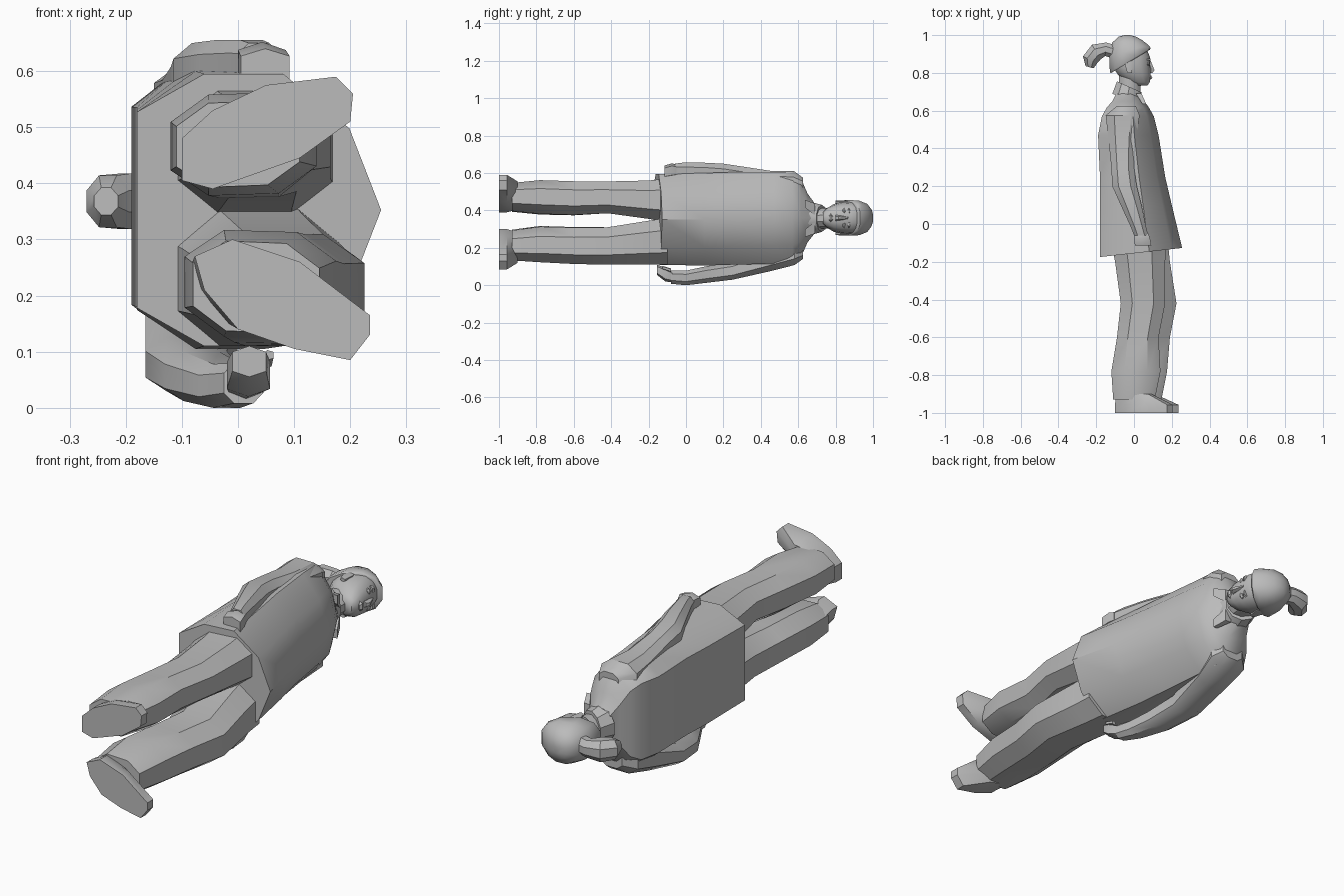
import bpy, bmesh, math

cube = bpy.data.objects.get("Cube")
if cube:
    bpy.data.objects.remove(cube)

mat = bpy.data.materials.new("plain grey")
mat.use_nodes = True
GREY = (0.5, 0.5, 0.5, 1)
mat.diffuse_color = GREY
mat.node_tree.nodes["Principled BSDF"].inputs["Base Color"].default_value = GREY


def finish(bm, name, angle=35):
    bmesh.ops.recalc_face_normals(bm, faces=bm.faces[:])
    me = bpy.data.meshes.new(name)
    bm.to_mesh(me)
    bm.free()
    ob = bpy.data.objects.new(name, me)
    bpy.context.scene.collection.objects.link(ob)
    me.materials.append(mat)
    bpy.ops.object.select_all(action='DESELECT')
    bpy.context.view_layer.objects.active = ob
    ob.select_set(True)
    bpy.ops.object.shade_smooth_by_angle(angle=math.radians(angle))
    return ob


def skin(name, loops, angle=35):
    """Bridge closed loops of points and cap both ends."""
    bm = bmesh.new()
    rows = [[bm.verts.new(p) for p in loop] for loop in loops]
    for a, b in zip(rows, rows[1:]):
        for i in range(len(a)):
            j = (i + 1) % len(a)
            bm.faces.new((a[i], a[j], b[j], b[i]))
    bm.faces.new(rows[0])
    bm.faces.new(rows[-1])
    return finish(bm, name, angle)


def oval(n, power=2.0):
    pts = []
    for i in range(n):
        a = 2 * math.pi * (i + 0.5) / n
        c, s = math.cos(a), math.sin(a)
        pts.append((math.copysign(abs(c) ** (2 / power), c),
                    math.copysign(abs(s) ** (2 / power), s)))
    mx = max(abs(p[0]) for p in pts)
    mz = max(abs(p[1]) for p in pts)
    return [(x / mx, z / mz) for x, z in pts]


def loft(name, rings, shape, angle=35):
    """Each ring: y, x0, x1, z0, z1, then optional toe-out and slant."""
    loops = []
    for r in rings:
        y, x0, x1, z0, z1 = r[:5]
        toe, slant = (list(r[5:]) + [0, 0])[:2]
        cx, hx, cz, hz = (x0 + x1) / 2, (x1 - x0) / 2, (z0 + z1) / 2, (z1 - z0) / 2
        loops.append([(cx + hx * f, y + slant * (cx + hx * f),
                       cz + hz * s + toe * hx * f) for f, s in shape])
    return skin(name, loops, angle)


# Long coat: flat back, pointed front hem, square shoulders
half = [(-1, .72), (-.45, 1), (.2, 1), (.74, .6)]
coat_shape = half + [(1, 0)] + [(f, -s) for f, s in reversed(half)]
loft("coat", [
    (-.155, -.18, .255, .11, .595, 0, .11),
    (.1, -.18, .20, .105, .60),
    (.25, -.18, .165, .11, .605),
    (.47, -.19, .13, .115, .605),
    (.57, -.17, .105, .115, .605),
    (.615, -.145, .08, .15, .57),
    (.65, -.115, .055, .23, .49),
    (.69, -.095, .03, .28, .435)], coat_shape)

# Collar, neck and its two front flaps
loft("collar", [(.66, -.115, .045, .27, .445, 0, -.25),
                (.715, -.09, .04, .285, .43, 0, -.45)], oval(10))
loft("neck", [(.64, -.08, .03, .30, .41), (.80, -.08, .04, .305, .415)], oval(10))
for side in (-1, 1):
    loft("collar_flap", [(.635, .045, .065, .357 + side * .06, .357 + side * .10),
                         (.69, .01, .04, .357 + side * .015, .357 + side * .08)], oval(4))

# Trouser legs
left_leg = [(-.1, -.12, .17, .34, .57), (-.2, -.10, .165, .355, .56),
            (-.42, -.07, .165, .385, .555), (-.6, -.09, .13, .375, .555, .02),
            (-.78, -.12, .14, .38, .56, .03), (-.93, -.11, .11, .395, .545, .04)]
right_leg = [(-.1, -.12, .18, .11, .36), (-.2, -.10, .19, .11, .345),
             (-.42, -.06, .225, .11, .31), (-.6, -.075, .19, .115, .31, -.02),
             (-.78, -.095, .175, .125, .315, -.03), (-.93, -.08, .145, .135, .295, -.04)]
loft("left_trouser_leg", left_leg, oval(8, 2.4))
loft("right_trouser_leg", right_leg, oval(8, 2.4))

# Shoes from the sole outline (x, z)
left_sole = [(-.10, .405), (-.10, .48), (-.045, .53), (.05, .575), (.175, .59),
             (.205, .56), (.20, .51), (.11, .445), (-.045, .39)]
right_sole = [(-.077, .27), (-.06, .21), (0, .14), (.1, .105), (.2, .085),
              (.235, .13), (.235, .165), (.11, .26), (-.01, .30)]
for name, sole, hz in (("left_shoe", left_sole, .45), ("right_shoe", right_sole, .225)):
    upper = [(-.09 + (x + .09) * .62, -.90, hz + (z - hz) * .75) for x, z in sole]
    skin(name, [[(x, -1, z) for x, z in sole], [(x, -.957, z) for x, z in sole], upper])

# Sleeves hang with bent elbows, hands forward
left_arm = [(.625, -.09, .01, .50, .575), (.575, -.15, .03, .48, .612),
            (.45, -.135, .01, .50, .612), (.3, -.12, .0, .525, .635),
            (.2, -.115, .015, .54, .65), (.1, -.07, .04, .555, .655),
            (-.02, -.015, .065, .565, .655), (-.06, .0, .075, .575, .65)]
right_arm = [(.625, -.11, .0, .14, .22), (.58, -.16, .03, .108, .24),
             (.45, -.165, .0, .075, .20), (.25, -.165, -.02, .03, .125),
             (.1, -.13, .0, .012, .10), (.0, -.07, .03, .0, .078),
             (-.08, -.025, .045, .008, .08)]
loft("left_sleeve", left_arm, oval(8, 2.5))
loft("right_sleeve", right_arm, oval(8, 2.5))
loft("left_hand", [(-.05, .005, .075, .58, .645), (-.075, .0, .085, .575, .652),
                   (-.115, .005, .092, .568, .64)], oval(6, 3))
loft("right_hand", [(-.07, -.015, .04, .015, .075), (-.11, -.02, .057, .02, .095),
                    (-.155, -.01, .05, .055, .11)], oval(6, 3))
loft("right_thumb", [(-.08, .04, .062, .07, .09), (-.125, .045, .065, .085, .103)], oval(5))

# Head: jaw to brow, with the hair as a cap over it
HZ = .36
head = [(.732, .0, .07, .03), (.75, -.03, .083, .05), (.79, -.085, .088, .074),
        (.83, -.11, .086, .084), (.885, -.118, .084, .088), (.94, -.11, .062, .08),
        (.975, -.08, .02, .055)]
loft("head", [(y, a, b, HZ - w, HZ + w) for y, a, b, w in head], oval(14, 2.3), 50)
loft("hair", [(.872, -.122, .083, .270, .450, 0, .6),
              (.88, -.128, .089, .265, .455, 0, .58),
              (.925, -.130, .076, .268, .452, 0, .3),
              (.97, -.115, .043, .285, .435, 0, .08),
              (.992, -.08, .01, .315, .405), (1.0, -.05, -.02, .34, .38)], oval(12, 2.3), 50)

# Tied-back tuft: loops swept along a drooping path
path = [(-.10, .91, .035, 10), (-.15, .925, .036, 5), (-.20, .91, .045, -30),
        (-.232, .87, .042, -65), (-.235, .83, .022, -75)]
tuft = []
for px, py, r, deg in path:
    a = math.radians(deg)
    tuft.append([(px + math.sin(a) * r * c, py + math.cos(a) * r * c, .368 + 1.1 * r * s)
                 for c, s in oval(8)])
skin("hair_tuft", tuft)

# Face: nose, lips, eyes, brows and ears
loft("nose", [(.800, .075, .098, HZ - .016, HZ + .016),
              (.815, .075, .108, HZ - .014, HZ + .014),
              (.868, .07, .087, HZ - .006, HZ + .006)], oval(6))
loft("lips", [(.764, .06, .089, HZ - .018, HZ + .018),
              (.774, .06, .098, HZ - .026, HZ + .026),
              (.786, .06, .092, HZ - .016, HZ + .016)], oval(6))
for side, word in ((1, "left"), (-1, "right")):
    z = HZ + side * .037
    loft(word + "_eye", [(.838, .06, .080, z - .009, z + .009),
                         (.846, .06, .086, z - .016, z + .016),
                         (.854, .06, .081, z - .010, z + .010)], oval(8))
    loft(word + "_brow", [(.866, .06, .085, z - .020, z + .020),
                          (.876, .06, .088, z - .018, z + .018)], oval(6))
    e = HZ + side * .084
    loft(word + "_ear", [(.80, -.035, -.012, e - .008, e + .008),
                         (.85, -.05, -.005, e - .010, e + .010),
                         (.87, -.04, -.012, e - .008, e + .008)], oval(6))
